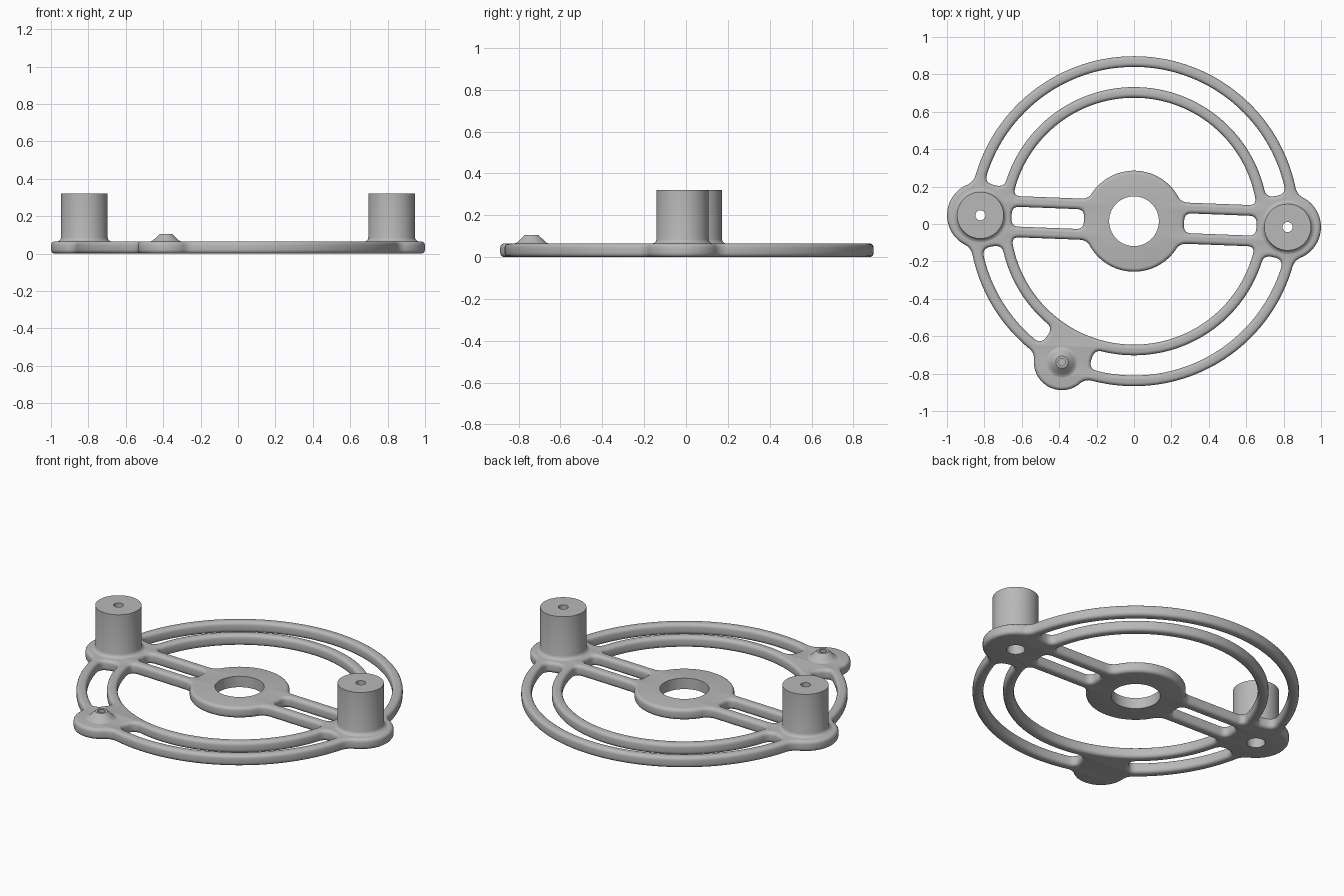
import bpy, bmesh, math
from math import pi, cos, sin, asin, acos, radians
from mathutils import Vector, Matrix

cube = bpy.data.objects.get("Cube")
if cube:
    bpy.data.objects.remove(cube, do_unlink=True)

THICK, EDGE = 0.065, 0.02
RING_OUT, RING_OUT_IN = 0.882, 0.825
RING_IN_OUT, RING_IN = 0.717, 0.66
HUB, HUB_HOLE = 0.27, 0.133
RAIL, SLOT = 0.11, 0.053
POST_X = 0.822
PIN_DIST, PIN_ANGLE = 0.846, radians(245.1)
FRAME = Matrix.Translation((0, 0.015, 0)) @ Matrix.Rotation(radians(-2.2), 4, 'Z')

grey = bpy.data.materials.new("light_grey")
grey.use_nodes = True
colour = (0.48, 0.48, 0.48, 1)
grey.diffuse_color = colour
grey.node_tree.nodes["Principled BSDF"].inputs["Base Color"].default_value = colour


def add_object(name, mesh, matrix=FRAME):
    ob = bpy.data.objects.new(name, mesh)
    bpy.context.scene.collection.objects.link(ob)
    ob.matrix_world = matrix
    return ob


def finish(mesh):
    mesh.materials.clear()
    mesh.materials.append(grey)
    mesh.shade_smooth()
    mesh.set_sharp_from_angle(angle=radians(35))


def arc(r, a, b, centre=(0, 0)):
    n = max(3, int(abs(b - a) / radians(2)))
    return [Vector((centre[0] + r * cos(a + (b - a) * i / n),
                    centre[1] + r * sin(a + (b - a) * i / n))) for i in range(n + 1)]


def line(p, q):
    return [Vector(p), Vector(q)]


def trim(points, d):
    """Cut the length d off the start of a polyline."""
    points = list(points)
    while len(points) > 2 and (points[1] - points[0]).length <= d:
        d -= (points[1] - points[0]).length
        points.pop(0)
    step = points[1] - points[0]
    points[0] = points[0] + step * min(d / step.length, 0.95)
    return points


def rounded(segments, d):
    """Join segments into a loop, rounding every junction."""
    cut = [trim(trim(s, d)[::-1], d)[::-1] for s in segments]
    loop = []
    for i, seg in enumerate(cut):
        a, c, b = seg[-1], segments[i][-1], cut[(i + 1) % len(cut)][0]
        loop += seg
        loop += [a * (1 - t)**2 + c * 2 * t * (1 - t) + b * t * t
                 for t in (k / 7 for k in range(1, 7))]
    return [p for i, p in enumerate(loop) if (p - loop[i - 1]).length > 1e-4]


# Outer outline: ring with three round pads
pads = [(0, POST_X, 0.178), (pi, POST_X, 0.178), (PIN_ANGLE, PIN_DIST, 0.15)]


def spread(dist, r):
    return acos((RING_OUT**2 + dist**2 - r * r) / (2 * RING_OUT * dist))


outline = []
for i, (ang, dist, r) in enumerate(pads):
    s = spread(dist, r)
    centre = (dist * cos(ang), dist * sin(ang))
    bulge = math.atan2(RING_OUT * sin(s), RING_OUT * cos(s) - dist)
    outline.append(arc(r, ang - bulge, ang + bulge, centre))
    nxt = pads[(i + 1) % 3]
    end = nxt[0] + (2 * pi if i == 2 else 0) - spread(*nxt[1:])
    outline.append(arc(RING_OUT, ang + s, end))
loops = [rounded(outline, 0.045)]

# Curved pockets between the two rings
main, small = radians(12.3), radians(10)
for a, b in ((main, pi - main), (pi + main, PIN_ANGLE - small),
             (PIN_ANGLE + small, 2 * pi - main)):
    far, near = arc(RING_OUT_IN, a, b), arc(RING_IN_OUT, b, a)
    loops.append(rounded([far, line(far[-1], near[0]), near,
                          line(near[-1], far[0])], 0.045))

# Large half-round windows and the slots in the spokes
for turn in (0, pi):
    a, h = asin(RAIL / RING_IN), asin(RAIL / HUB)
    ring = arc(RING_IN, turn + a, turn + pi - a)
    hub = arc(HUB, turn + pi - h, turn + h)
    loops.append(rounded([ring, line(ring[-1], hub[0]), hub,
                          line(hub[-1], ring[0])], 0.04))
    x0, x1 = 0.268, 0.655
    c = [Vector((x * cos(turn), y)) for x, y in
         ((x0, -SLOT), (x1, -SLOT), (x1, SLOT), (x0, SLOT))]
    loops.append(rounded([line(c[k], c[(k + 1) % 4]) for k in range(4)], 0.04))

# Plate with rounded edges
curve = bpy.data.curves.new("plate_outline", 'CURVE')
curve.dimensions, curve.fill_mode = '2D', 'BOTH'
curve.extrude, curve.bevel_depth = THICK / 2 - EDGE, EDGE
curve.bevel_resolution, curve.offset = 3, -EDGE
for loop in loops:
    spline = curve.splines.new('POLY')
    spline.points.add(len(loop) - 1)
    for p, v in zip(spline.points, loop):
        p.co = (v.x, v.y, 0, 1)
    spline.use_cyclic_u = True
helper = add_object("outline_helper", curve, Matrix())
bpy.context.view_layer.update()
deps = bpy.context.evaluated_depsgraph_get()
mesh = bpy.data.meshes.new_from_object(helper.evaluated_get(deps))
bpy.data.objects.remove(helper, do_unlink=True)
bm = bmesh.new()
bm.from_mesh(mesh)
bmesh.ops.remove_doubles(bm, verts=bm.verts, dist=1e-5)
bmesh.ops.translate(bm, verts=bm.verts, vec=(0, 0, THICK / 2))
bmesh.ops.recalc_face_normals(bm, faces=bm.faces)
bm.to_mesh(mesh)
bm.free()
plate = add_object("base_plate", mesh)

# Straight-walled holes through the hub and the post pads
bm = bmesh.new()
for x, r in ((0, HUB_HOLE), (POST_X, 0.05), (-POST_X, 0.05)):
    bmesh.ops.create_cone(bm, cap_ends=True, segments=64, radius1=r, radius2=r,
                          depth=0.3, matrix=Matrix.Translation((x, 0, 0)))
cut_mesh = bpy.data.meshes.new("hole_cutter")
bm.to_mesh(cut_mesh)
bm.free()
cutter = add_object("hole_cutter", cut_mesh)
cutter.hide_render = True
mod = plate.modifiers.new("holes", 'BOOLEAN')
mod.operation, mod.solver, mod.object = 'DIFFERENCE', 'EXACT', cutter
bpy.context.view_layer.update()
deps = bpy.context.evaluated_depsgraph_get()
plate_mesh = bpy.data.meshes.new_from_object(plate.evaluated_get(deps))
plate.modifiers.clear()
plate.data = plate_mesh
bpy.data.objects.remove(cutter, do_unlink=True)
finish(plate_mesh)


def lathe(name, profile, x, y):
    bm = bmesh.new()
    verts = [bm.verts.new((r, 0, z)) for r, z in profile]
    edges = [bm.edges.new(pair) for pair in zip(verts, verts[1:])]
    bmesh.ops.spin(bm, geom=verts + edges, cent=(0, 0, 0), axis=(0, 0, 1),
                   angle=2 * pi, steps=64)
    bmesh.ops.remove_doubles(bm, verts=bm.verts, dist=1e-5)
    bmesh.ops.recalc_face_normals(bm, faces=bm.faces)
    if sum(f.normal.z * f.calc_area() for f in bm.faces) < 0:
        bmesh.ops.reverse_faces(bm, faces=bm.faces)
    mesh = bpy.data.meshes.new(name)
    bm.to_mesh(mesh)
    bm.free()
    finish(mesh)
    add_object(name, mesh, FRAME @ Matrix.Translation((x, y, 0)))


# Hollow posts with a flared foot, and the small conical pin
post = [(0.05, THICK), (0.05, 0.2), (0.027, 0.2), (0.027, 0.32), (0.125, 0.32),
        (0.125, 0.085), (0.128, 0.075), (0.135, 0.068), (0.146, 0.064)]
lathe("left_post", post, POST_X, 0)
lathe("right_post", post, -POST_X, 0)
pin = [(0, 0.07), (0.02, 0.07), (0.02, 0.105), (0.033, 0.105),
       (0.064, 0.075), (0.072, 0.068), (0.085, 0.064)]
lathe("locating_pin", pin, PIN_DIST * cos(PIN_ANGLE), PIN_DIST * sin(PIN_ANGLE))
